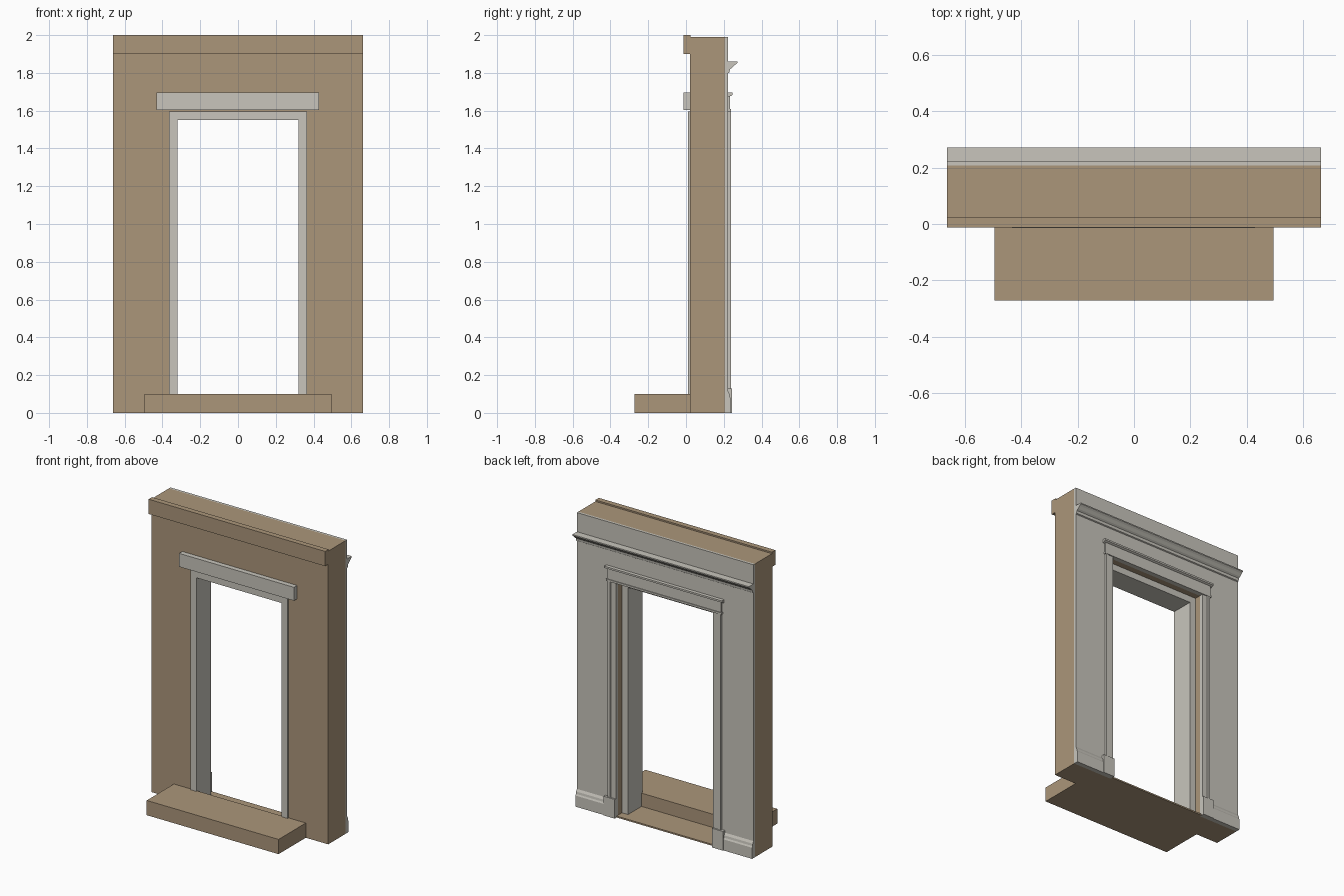
import bpy
import bmesh

cube = bpy.data.objects.get("Cube")
if cube:
    bpy.data.objects.remove(cube, do_unlink=True)


def make_material(name, rgb):
    mat = bpy.data.materials.new(name)
    mat.use_nodes = True
    mat.diffuse_color = (*rgb, 1)
    mat.node_tree.nodes["Principled BSDF"].inputs["Base Color"].default_value = (*rgb, 1)
    return mat


tan = make_material("tan stone", (0.41, 0.305, 0.195))
grey = make_material("pale grey trim", (0.578, 0.558, 0.503))


def prism(name, profile, axis, lo, hi, mat, mirror=False):
    """Extrude a 2D profile along an axis: x takes (y, z), y takes (x, z), z takes (x, y)."""
    place = {"x": lambda a, b, t: (t, a, b),
             "y": lambda a, b, t: (a, t, b),
             "z": lambda a, b, t: (a, b, t)}[axis]
    bm = bmesh.new()
    start = [bm.verts.new(place(a, b, lo)) for a, b in profile]
    end = [bm.verts.new(place(a, b, hi)) for a, b in profile]
    bm.faces.new(start)
    bm.faces.new(end)
    for i in range(len(start)):
        j = (i + 1) % len(start)
        bm.faces.new((start[i], start[j], end[j], end[i]))
    bmesh.ops.recalc_face_normals(bm, faces=bm.faces)
    mesh = bpy.data.meshes.new(name)
    bm.to_mesh(mesh)
    bm.free()
    mesh.materials.append(mat)
    obj = bpy.data.objects.new(name, mesh)
    bpy.context.collection.objects.link(obj)
    if mirror:
        obj.modifiers.new("Mirror", "MIRROR").use_axis[0] = True
    return obj


def box(name, x, y, z, mat, mirror=False):
    corners = [(x[0], y[0]), (x[1], y[0]), (x[1], y[1]), (x[0], y[1])]
    return prism(name, corners, "z", z[0], z[1], mat, mirror)


def portal(outer, top, inner, head, floor=0):
    """Upside-down U outline in x and z."""
    return [(-outer, floor), (-outer, top), (outer, top), (outer, floor),
            (inner, floor), (inner, head), (-inner, head), (-inner, floor)]


HALF = 0.663     # half the wall width
OPEN = 0.365     # half the rough opening
HEAD = 1.595     # height of the rough opening
FACE = 0.223     # inner plaster face

# Wall, inner plaster layer and threshold
prism("wall", portal(HALF, 1.99, OPEN, HEAD), "y", 0.02, 0.207, tan)
prism("plaster_layer", portal(HALF, 1.99, OPEN, HEAD), "y", 0.207, FACE, grey)
box("threshold", (-OPEN, OPEN), (0.02, FACE), (0, 0.01), tan)

# Outside: top band, step and lintel
box("top_band", (-HALF, HALF), (-0.012, 0.025), (1.9, 2), tan)
box("front_step", (-0.495, 0.495), (-0.272, 0.02), (0, 0.1), tan)
box("front_lintel", (-0.432, 0.43), (-0.014, 0.02), (1.604, 1.695), grey)

# Door lining
prism("door_jamb", portal(OPEN, HEAD, 0.32, 1.55, 0.01), "y", 0.01, 0.165, grey)

# Inside: crown moulding and baseboard
crown = [(FACE, 1.798), (0.23, 1.802), (0.233, 1.82), (0.245, 1.828),
         (0.26, 1.843), (0.272, 1.852), (0.272, 1.86), (FACE, 1.86)]
prism("crown_moulding", crown, "x", -HALF, HALF, grey)
base = [(FACE, 0), (0.238, 0), (0.238, 0.075), (0.233, 0.085),
        (0.231, 0.1), (FACE, 0.115)]
prism("baseboard", base, "x", 0.448, HALF, grey, True)

# Inside: stepped door casing, plinth blocks, header and cap
casing = [(OPEN, FACE), (OPEN, 0.232), (0.402, 0.232), (0.406, 0.237),
          (0.425, 0.237), (0.425, FACE)]
prism("door_casing", casing, "z", 0.13, HEAD, grey, True)
box("casing_plinth", (OPEN, 0.448), (FACE, 0.243), (0, 0.13), grey, True)
box("casing_header", (-0.428, 0.428), (FACE, 0.234), (HEAD, 1.68), grey)
box("header_bead", (-0.433, 0.433), (FACE, 0.239), (HEAD, 1.608), grey)
cap = [(FACE, 1.672), (0.238, 1.678), (0.247, 1.683), (0.247, 1.695), (FACE, 1.695)]
prism("header_cap", cap, "x", -0.442, 0.442, grey)
